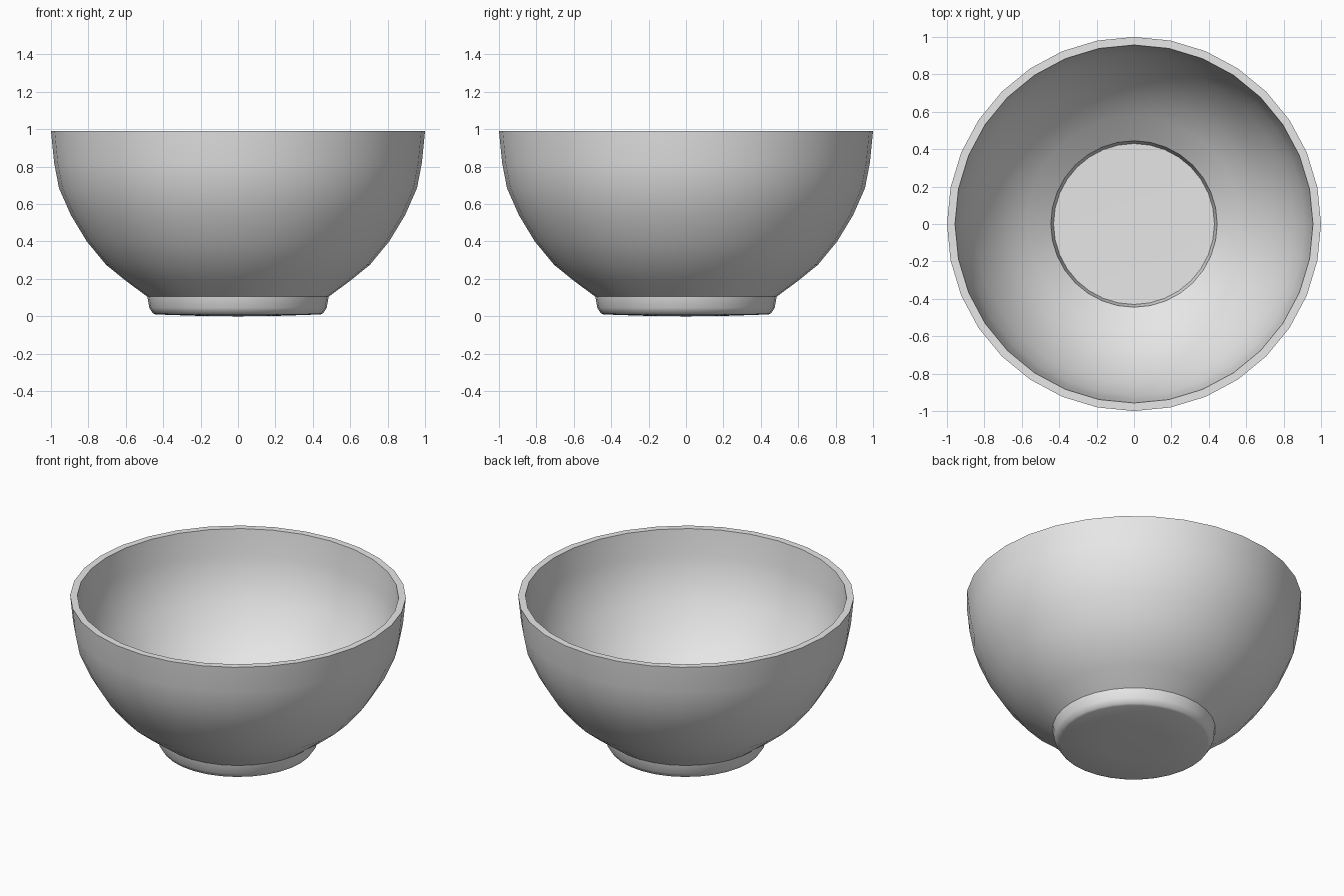
import bpy, bmesh, math
from mathutils import Vector

cube = bpy.data.objects.get("Cube")
if cube:
    bpy.data.objects.remove(cube, do_unlink=True)

SEGMENTS = 32

# Single plain glaze colour
glaze = bpy.data.materials.new("light_grey")
glaze.use_nodes = True
glaze.diffuse_color = (0.8, 0.8, 0.8, 1)
glaze.node_tree.nodes["Principled BSDF"].inputs["Base Color"].default_value = (0.8, 0.8, 0.8, 1)


def lathe(name, profile, material):
    """Revolve a (radius, height) profile around z."""
    bm = bmesh.new()
    verts = [bm.verts.new((r, 0, z)) for r, z in profile]
    edges = [bm.edges.new(pair) for pair in zip(verts, verts[1:])]
    bmesh.ops.spin(bm, geom=verts + edges, cent=(0, 0, 0), axis=(0, 0, 1),
                   angle=math.tau, steps=SEGMENTS, use_duplicate=False)
    bmesh.ops.remove_doubles(bm, verts=bm.verts, dist=0.0005)
    bmesh.ops.recalc_face_normals(bm, faces=bm.faces)
    mesh = bpy.data.meshes.new(name)
    bm.to_mesh(mesh)
    bm.free()
    mesh.materials.append(material)
    obj = bpy.data.objects.new(name, mesh)
    bpy.context.collection.objects.link(obj)
    bpy.ops.object.select_all(action='DESELECT')
    obj.select_set(True)
    bpy.context.view_layer.objects.active = obj
    bpy.ops.object.shade_smooth_by_angle(angle=math.radians(35))
    return obj


# Outside, from the underside centre up over the foot and wall to the rim
outside = [(0, 0), (0.20, 0.002), (0.44, 0.01), (0.455, 0.016), (0.474, 0.045),
           (0.485, 0.105), (0.60, 0.19), (0.705, 0.275), (0.808, 0.40),
           (0.893, 0.54), (0.957, 0.685), (0.983, 0.82), (1.0, 0.99)]

# Inside, from the rim down the wall into the shallow well over the foot
inside = [(0.957, 0.99), (0.94, 0.83), (0.915, 0.70), (0.855, 0.562),
          (0.774, 0.428), (0.675, 0.31), (0.573, 0.225), (0.445, 0.132),
          (0.43, 0.055), (0, 0.048)]

lathe("bowl", outside + inside, glaze)
